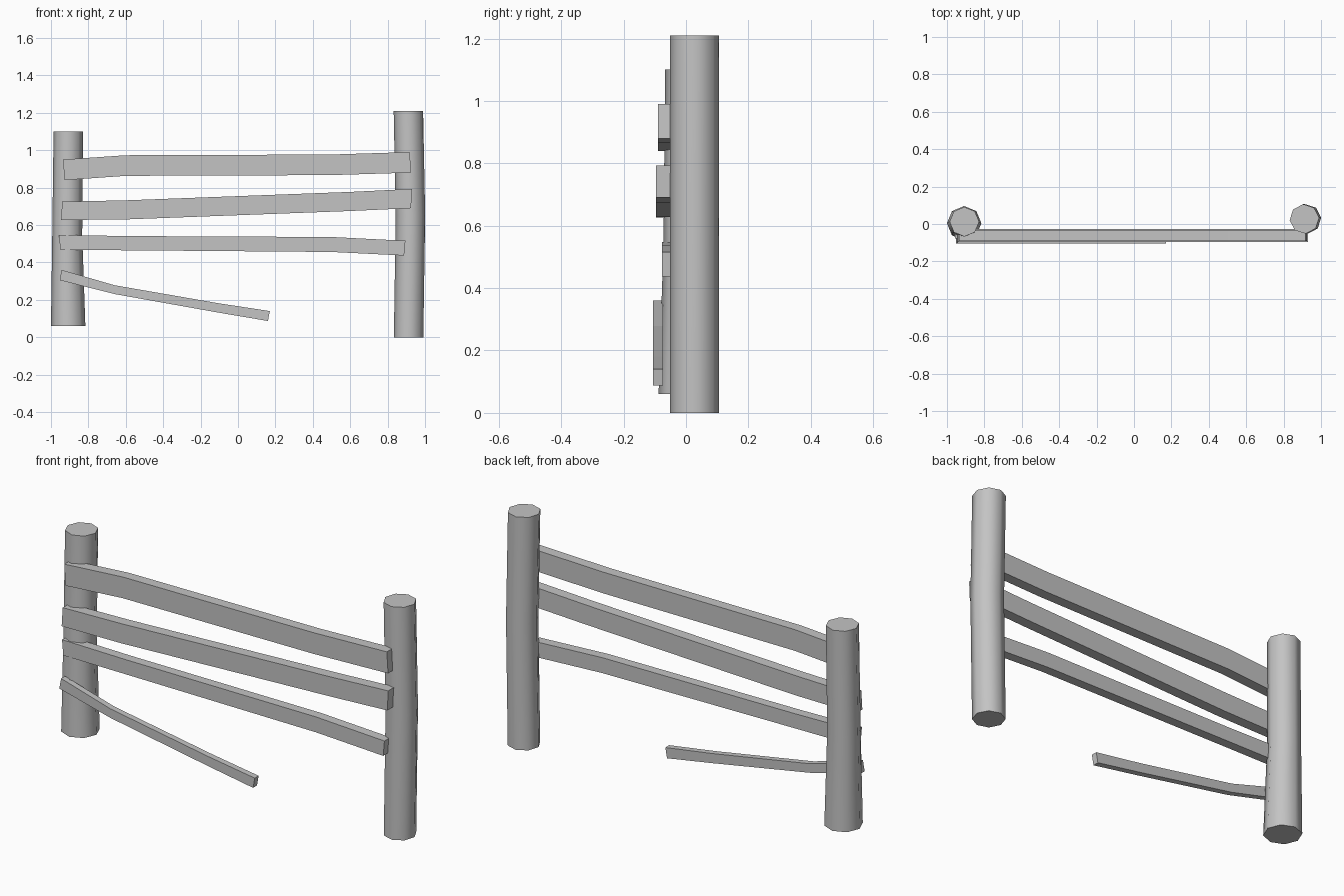
import bpy
import bmesh
import math

cube = bpy.data.objects.get("Cube")
if cube:
    bpy.data.objects.remove(cube, do_unlink=True)

# Single plain grey for the whole fence
GREY = (0.55, 0.55, 0.55, 1.0)
grey = bpy.data.materials.new("plain grey")
grey.use_nodes = True
grey.diffuse_color = GREY
grey.node_tree.nodes["Principled BSDF"].inputs["Base Color"].default_value = GREY


def finish(name, bm):
    bmesh.ops.recalc_face_normals(bm, faces=bm.faces)
    mesh = bpy.data.meshes.new(name)
    bm.to_mesh(mesh)
    bm.free()
    mesh.materials.append(grey)
    obj = bpy.data.objects.new(name, mesh)
    bpy.context.collection.objects.link(obj)
    return obj


def skin(bm, rings):
    """Join matching loops of vertices and cap both ends."""
    n = len(rings[0])
    for a, b in zip(rings, rings[1:]):
        for i in range(n):
            j = (i + 1) % n
            bm.faces.new((a[i], a[j], b[j], b[i]))
    bm.faces.new(rings[0])
    bm.faces.new(rings[-1])


def post(name, levels, turn, sides=8):
    """Slightly bent octagonal log; levels are (x, y, z, radius)."""
    bm = bmesh.new()
    angles = [math.radians(turn) + math.tau * i / sides for i in range(sides)]
    skin(bm, [[bm.verts.new((x + r * math.cos(a), y + r * math.sin(a), z))
               for a in angles] for x, y, z, r in levels])
    obj = finish(name, bm)
    bpy.ops.object.select_all(action='DESELECT')
    obj.select_set(True)
    bpy.context.view_layer.objects.active = obj
    bpy.ops.object.shade_smooth_by_angle(angle=math.radians(60))


def rail(name, front, back, top, bottom):
    """Bent plank; top and bottom edges are (x, z) points."""
    bm = bmesh.new()
    skin(bm, [[bm.verts.new(co) for co in (
        (xt, front, zt), (xt, back, zt), (xb, back, zb), (xb, front, zb))]
        for (xt, zt), (xb, zb) in zip(top, bottom)])
    finish(name, bm)


# Posts
post("right_post", [(-0.908, 0.004, 0.06, 0.092), (-0.913, 0.008, 0.55, 0.08),
                    (-0.907, 0.012, 1.10, 0.079)], 0)
post("left_post", [(0.912, 0.027, 0, 0.079), (0.922, 0.027, 0.65, 0.079),
                   (0.911, 0.027, 1.21, 0.079)], 5)

# Rails
rail("top_rail", -0.09, -0.035,
     [(-0.935, 0.95), (-0.6, 0.973), (0.5, 0.977), (0.918, 0.99)],
     [(-0.928, 0.84), (-0.6, 0.863), (0.5, 0.867), (0.925, 0.88)])
rail("middle_rail", -0.096, -0.04,
     [(-0.94, 0.725), (-0.6, 0.732), (0.6, 0.777), (0.93, 0.793)],
     [(-0.946, 0.627), (-0.6, 0.63), (0.6, 0.675), (0.925, 0.69)])
rail("lower_rail", -0.077, -0.027,
     [(-0.957, 0.547), (-0.6, 0.541), (0.5, 0.536), (0.895, 0.516)],
     [(-0.95, 0.467), (-0.6, 0.465), (0.5, 0.456), (0.888, 0.437)])
rail("broken_rail", -0.105, -0.073,
     [(-0.943, 0.36), (-0.66, 0.278), (-0.1, 0.181), (0.17, 0.14)],
     [(-0.953, 0.305), (-0.66, 0.231), (-0.1, 0.131), (0.16, 0.087)])
